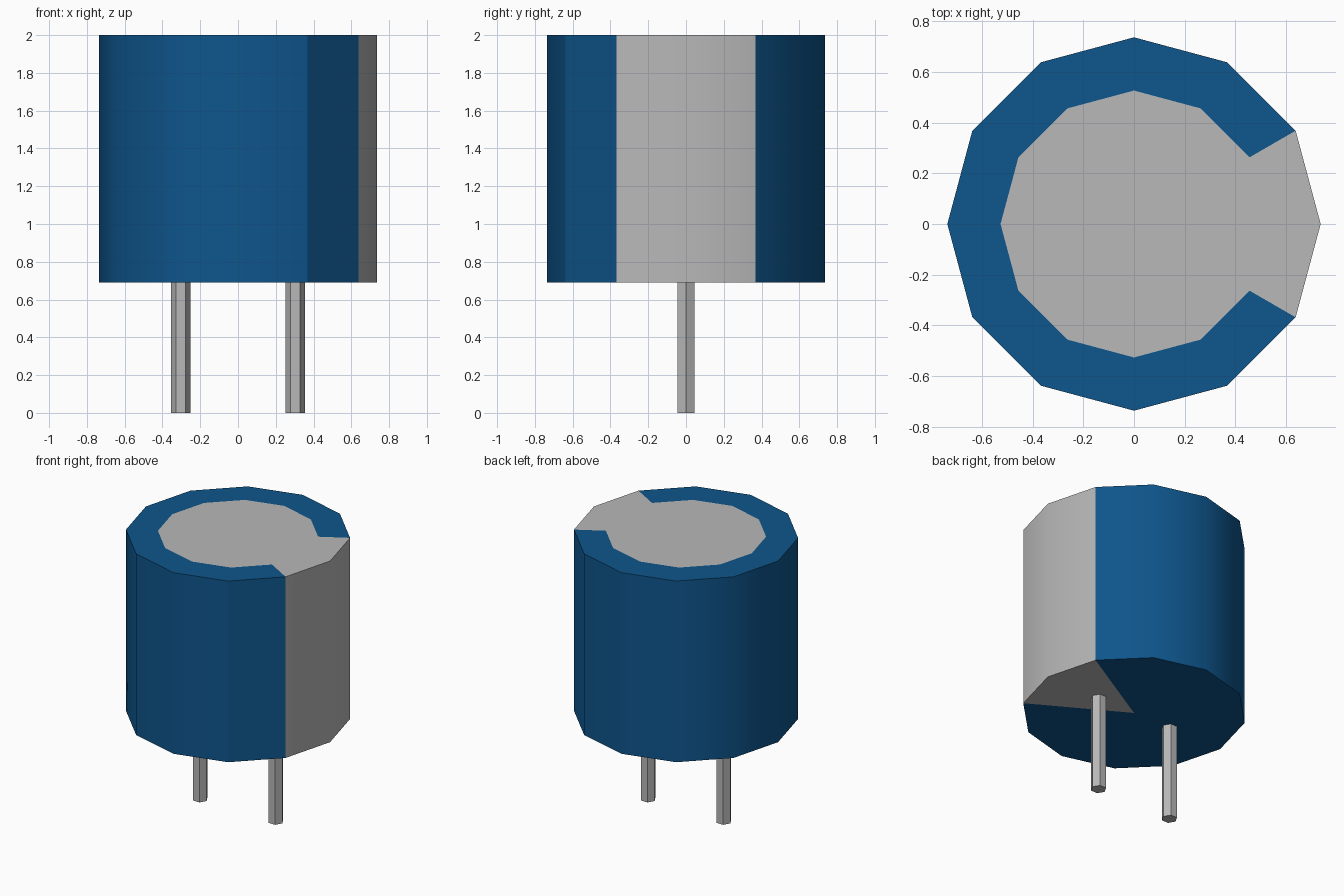
import bpy, bmesh, math

cube = bpy.data.objects.get("Cube")
if cube:
    bpy.data.objects.remove(cube, do_unlink=True)

SIDES = 12
R_OUT, R_IN = 0.737, 0.527
Z_BASE, Z_TOP = 0.69, 2.0
PIN_X, PIN_R = 0.303, 0.052


def material(name, rgb):
    m = bpy.data.materials.new(name)
    m.use_nodes = True
    m.diffuse_color = (*rgb, 1)
    m.node_tree.nodes["Principled BSDF"].inputs["Base Color"].default_value = (*rgb, 1)
    return m


blue = material("blue_sleeve", (0.0045, 0.092, 0.265))
grey = material("light_grey", (0.48, 0.48, 0.48))


def make_object(name, bm, mats):
    mesh = bpy.data.meshes.new(name)
    bm.normal_update()
    bm.to_mesh(mesh)
    bm.free()
    for m in mats:
        mesh.materials.append(m)
    obj = bpy.data.objects.new(name, mesh)
    bpy.context.collection.objects.link(obj)
    return obj


def ring(bm, radius, z, sides):
    return [bm.verts.new((radius * math.cos(2 * math.pi * i / sides),
                          radius * math.sin(2 * math.pi * i / sides), z))
            for i in range(sides)]


# Sleeve: outer wall, top rim and bottom fan, with a grey stripe on the two +x sectors
bm = bmesh.new()
low = ring(bm, R_OUT, Z_BASE, SIDES)
high = ring(bm, R_OUT, Z_TOP, SIDES)
inner = ring(bm, R_IN, Z_TOP, SIDES)
centre = bm.verts.new((0, 0, Z_BASE))
for i in range(SIDES):
    j = (i + 1) % SIDES
    wall = bm.faces.new((low[i], low[j], high[j], high[i]))
    wall.smooth = True
    rim = bm.faces.new((high[i], high[j], inner[j], inner[i]))
    base = bm.faces.new((centre, low[j], low[i]))
    for f in (wall, rim, base):
        f.material_index = 1 if i in (0, SIDES - 1) else 0

# Sharp rims, stripe borders and one crease beside the stripe
for loop in (low, high):
    for i in range(SIDES):
        bm.edges.get((loop[i], loop[(i + 1) % SIDES])).smooth = False
for i in (1, SIDES - 1, SIDES - 2):
    bm.edges.get((low[i], high[i])).smooth = False
make_object("sleeve", bm, [blue, grey])

# Flat metal top inside the rim
bm = bmesh.new()
bm.faces.new(ring(bm, R_IN, Z_TOP, SIDES))
make_object("top_disc", bm, [grey])

# Two hexagonal pins
for name, x in (("left_pin", PIN_X), ("right_pin", -PIN_X)):
    bm = bmesh.new()
    bottom = ring(bm, PIN_R, 0, 6)
    top = ring(bm, PIN_R, Z_BASE, 6)
    bm.faces.new(bottom[::-1])
    for i in range(6):
        j = (i + 1) % 6
        bm.faces.new((bottom[i], bottom[j], top[j], top[i]))
    make_object(name, bm, [grey]).location.x = x
